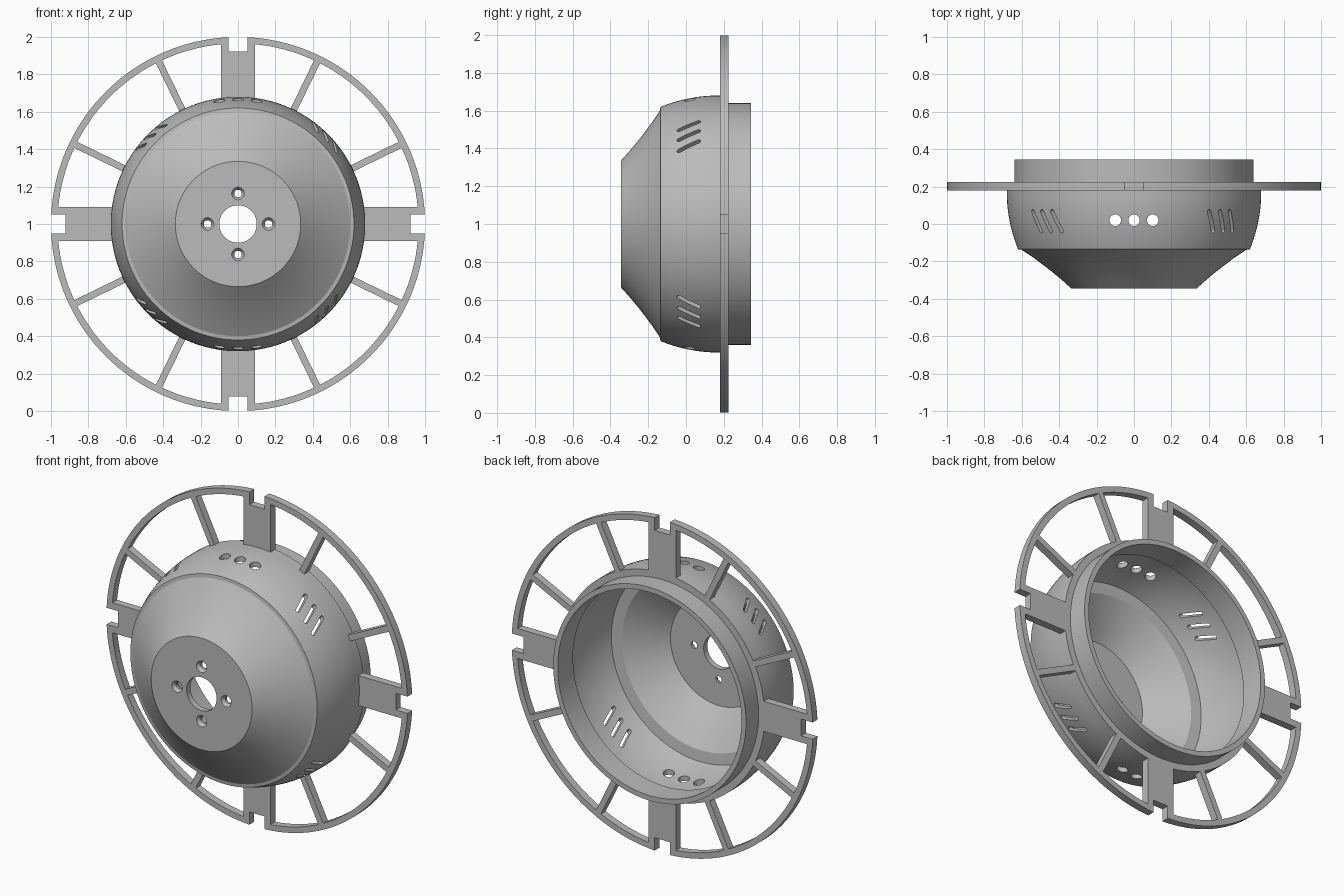
import bpy, bmesh
from math import sin, cos, pi, radians
from mathutils import Vector

if "Cube" in bpy.data.objects:
    bpy.data.objects.remove(bpy.data.objects["Cube"])

grey = bpy.data.materials.new("plain grey")
grey.use_nodes = True
grey.diffuse_color = (0.5, 0.5, 0.5, 1)
grey.node_tree.nodes["Principled BSDF"].inputs["Base Color"].default_value = (0.5, 0.5, 0.5, 1)

AXIS = Vector((0, 0, 1))      # centre of the wheel, which turns about y
X, Y, Z = Vector((1, 0, 0)), Vector((0, 1, 0)), Vector((0, 0, 1))
FRONT, BACK = 0.18, 0.225     # faces of the wheel


def finish(bm, name):
    bmesh.ops.recalc_face_normals(bm, faces=bm.faces)
    mesh = bpy.data.meshes.new(name)
    bm.to_mesh(mesh)
    bm.free()
    ob = bpy.data.objects.new(name, mesh)
    bpy.context.collection.objects.link(ob)
    mesh.materials.append(grey)
    return ob


def lathe(name, profile, steps=144):
    """Turn a closed (radius, y) profile about the axis."""
    bm = bmesh.new()
    rings = [[bm.verts.new(AXIS + Vector((r * cos(a), y, r * sin(a)))) for r, y in profile]
             for a in (2 * pi * i / steps for i in range(steps))]
    n = len(profile)
    for i in range(steps):
        p, q = rings[i - 1], rings[i]
        for j in range(n):
            bm.faces.new((p[j - 1], p[j], q[j], q[j - 1]))
    return finish(bm, name)


def prism(name, outline, origin, u, v, w, start, end, taper=1.0):
    """Extrude a flat outline lying in u, v along w."""
    bm = bmesh.new()
    low = [bm.verts.new(origin + u * a + v * b + w * start) for a, b in outline]
    high = [bm.verts.new(origin + (u * a + v * b) * taper + w * end) for a, b in outline]
    bm.faces.new(low)
    bm.faces.new(high)
    for i in range(len(low)):
        bm.faces.new((low[i - 1], low[i], high[i], high[i - 1]))
    return finish(bm, name)


def rectangle(a0, a1, b0, b1):
    return [(a0, b0), (a1, b0), (a1, b1), (a0, b1)]


def capsule(r, half=0.0, steps=24):
    """Circle of radius r, stretched along the second axis by half."""
    pts = []
    for i in range(steps):
        a = 2 * pi * (i + 0.5) / steps
        pts.append((r * cos(a), r * sin(a) + (half if sin(a) > 0 else -half)))
    return pts


def combine(target, tool, operation):
    mod = target.modifiers.new("combine", 'BOOLEAN')
    mod.operation, mod.solver, mod.object = operation, 'EXACT', tool
    bpy.context.view_layer.objects.active = target
    bpy.ops.object.modifier_apply(modifier=mod.name)
    bpy.data.objects.remove(tool)


def smooth(ob, angle):
    bpy.ops.object.select_all(action='DESELECT')
    ob.select_set(True)
    bpy.context.view_layer.objects.active = ob
    bpy.ops.object.shade_smooth_by_angle(angle=radians(angle))


# Hollow bowl: front disc, flared cone, bulged band and rear neck
flare = [(0.335, -0.345), (0.385, -0.3), (0.435, -0.258), (0.487, -0.218), (0.54, -0.178), (0.6, -0.138)]
bulge = [(0.62 + 0.06 * (1 - (1 - t) ** 2), -0.135 + 0.3 * t) for t in (i / 10 for i in range(11))]
inner_bulge = [(r - 0.03, y) for r, y in reversed(bulge)]
inner_flare = [(r - 0.015, y + 0.035) for r, y in reversed(flare[:-1])]
bowl = lathe("bowl", [(0.1, -0.345)] + flare + bulge
             + [(0.68, BACK), (0.64, BACK), (0.64, 0.345), (0.61, 0.345), (0.61, 0.2), (0.65, 0.2)]
             + inner_bulge + inner_flare + [(0.1, -0.31)])

# Countersunk bolt holes around the centre
for dx, dz in ((1, 0), (-1, 0), (0, 1), (0, -1)):
    spot = AXIS + Vector((dx, 0, dz)) * 0.163
    combine(bowl, prism("bolt_hole", capsule(0.02), spot, X, Z, Y, -0.4, -0.25), 'DIFFERENCE')
    combine(bowl, prism("countersink", capsule(0.036), spot, X, Z, Y, -0.348, -0.325, 0.55), 'DIFFERENCE')

# Three round vents through top and bottom
for k in (-1, 0, 1):
    spot = AXIS + Vector((0.1 * k, 0.02, 0))
    combine(bowl, prism("round_vent", capsule(0.031), spot, X, Y, Z, -1, 1), 'DIFFERENCE')

# Slanted slot vents through both diagonals
for side in (1, -1):
    through = Vector((side, 0, 1)).normalized()
    across = Vector((1, 0, -side)).normalized()
    along = (Y * 0.12 - across * 0.053).normalized()
    width = along.cross(through)
    for k in (-1, 0, 1):
        spot = AXIS + across * 0.075 * k + Y * 0.015
        combine(bowl, prism("slot_vent", capsule(0.0115, 0.056), spot, width, along, through, -1, 1), 'DIFFERENCE')
smooth(bowl, 25)

# Outer wheel: rim, four notched arms and eight thin spokes
wheel = lathe("wheel", [(0.965, FRONT), (1, FRONT), (1, BACK), (0.965, BACK)])
for quarter in range(4):
    for offset, half, reach in ((0, 0.09, 0.985), (26, 0.018, 0.98), (64, 0.018, 0.98)):
        a = radians(90 * quarter + offset)
        out = Vector((cos(a), 0, sin(a)))
        side = Vector((-sin(a), 0, cos(a)))
        bar = prism("bar", rectangle(-half, half, 0.66, reach), AXIS, side, out, Y, FRONT, BACK)
        combine(wheel, bar, 'UNION')
for quarter in range(4):
    a = pi / 2 * quarter
    out, side = Vector((cos(a), 0, sin(a))), Vector((-sin(a), 0, cos(a)))
    notch = prism("notch", rectangle(-0.05, 0.05, 0.922, 1.1), AXIS, side, out, Y, 0, 0.4)
    combine(wheel, notch, 'DIFFERENCE')
smooth(wheel, 25)
